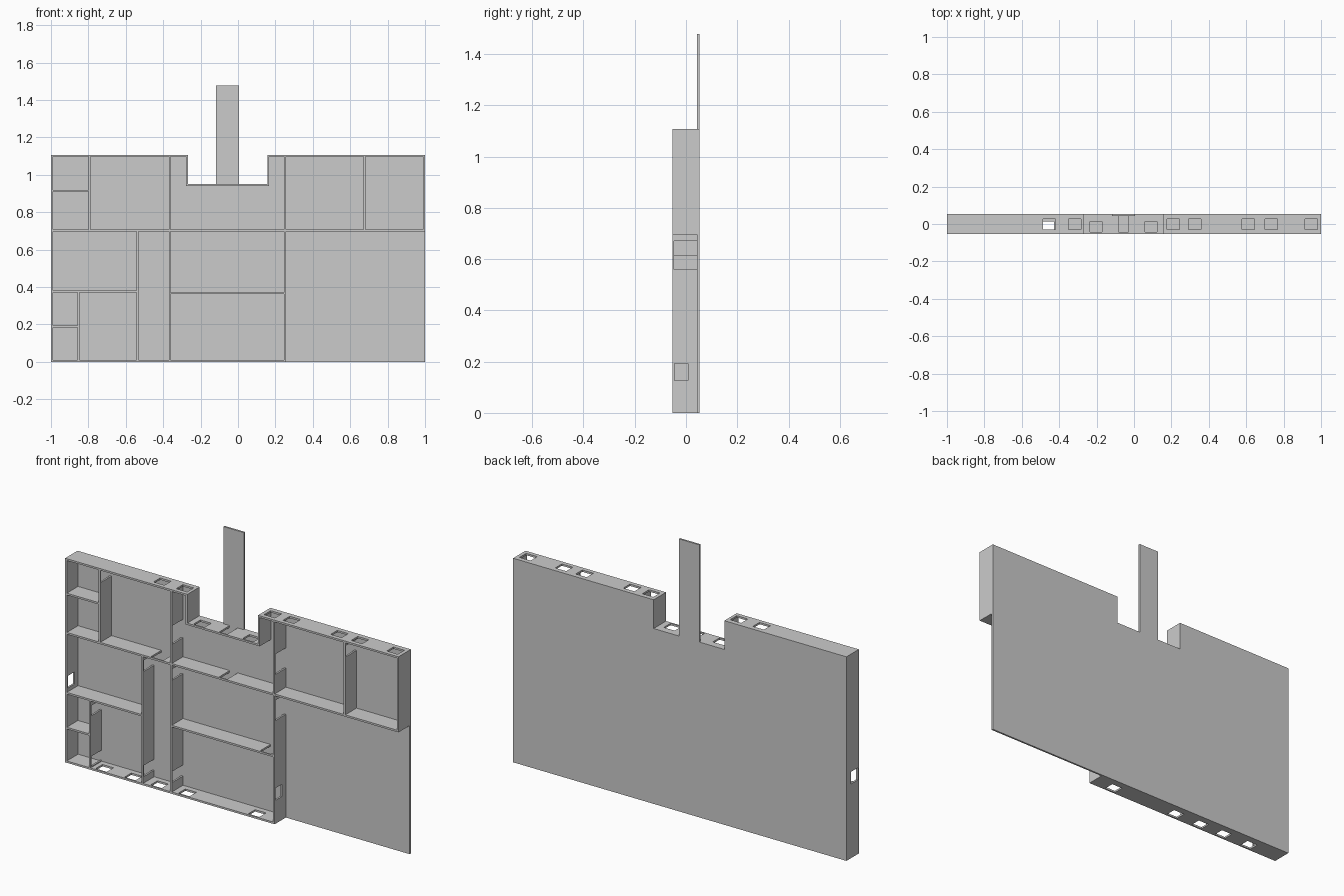
import bpy, bmesh

if "Cube" in bpy.data.objects:
    bpy.data.objects.remove(bpy.data.objects["Cube"])

FRONT, FLOOR, BACK = -0.053, 0.043, 0.053   # wall tops, floor face, floor underside
T = 0.01                                    # wall thickness
TOP = 1.107


def finish(name, bm):
    bmesh.ops.recalc_face_normals(bm, faces=bm.faces)
    mesh = bpy.data.meshes.new(name)
    bm.to_mesh(mesh)
    bm.free()
    obj = bpy.data.objects.new(name, mesh)
    bpy.context.collection.objects.link(obj)


def outline(name, pts):
    """Floor plate extruded from its outline."""
    bm = bmesh.new()
    face = bm.faces.new([bm.verts.new((x, FLOOR, z)) for x, z in pts])
    ext = bmesh.ops.extrude_face_region(bm, geom=[face])
    verts = [v for v in ext["geom"] if isinstance(v, bmesh.types.BMVert)]
    bmesh.ops.translate(bm, verts=verts, vec=(0, BACK - FLOOR, 0))
    finish(name, bm)


def wall(name, axis, pos, a, b, openings=()):
    """Wall along x or z at pos..pos+T; openings are (start, end, y0, y1)."""
    bm = bmesh.new()

    def block(s, e, y0, y1):
        if e - s < 1e-4 or y1 - y0 < 1e-4:
            return
        lo, hi = ((s, y0, pos), (e, y1, pos + T)) if axis == "x" else ((pos, y0, s), (pos + T, y1, e))
        for v in bmesh.ops.create_cube(bm, size=1)["verts"]:
            v.co = [l if c < 0 else h for c, l, h in zip(v.co, lo, hi)]

    at = a
    for s, e, y0, y1 in sorted(openings):
        block(at, s, FRONT, FLOOR)
        block(s, e, FRONT, y0)
        block(s, e, y1, FLOOR)
        at = e
    block(at, b, FRONT, FLOOR)
    finish(name, bm)


def doors(*spans):
    return [(s, e, -0.046, FLOOR) for s, e in spans]


def windows(centres, y0=-0.044, y1=0.014, w=0.066):
    return [(c - w / 2, c + w / 2, y0, y1) for c in centres]


# Floor with the entrance notch and path strip
outline("floor", [(-1, 0), (1, 0), (1, TOP), (0.157, TOP), (0.157, 0.951),
                  (0.005, 0.951), (0.005, 1.478), (-0.117, 1.478),
                  (-0.117, 0.951), (-0.267, 0.951), (-0.267, TOP), (-1, TOP)])

# Outer walls
wall("outer_wall_left", "z", -1, 0, TOP, windows([0.435]))
wall("outer_wall_bottom", "x", 0, -1 + T, 0.257,
     windows([-0.79, -0.617, -0.46, -0.293, 0.126]))
wall("outer_wall_right", "z", 1 - T, 0.697, TOP)
wall("outer_wall_top_left", "x", TOP - T, -1 + T, -0.267,
     windows([-0.453, -0.317], -0.03, 0.027))
wall("outer_wall_top_right", "x", TOP - T, 0.157, 1 - T,
     windows([0.21, 0.324, 0.61, 0.733, 0.947], -0.03, 0.027))
wall("notch_wall_left", "z", -0.267 - T, 0.941, TOP - T)
wall("notch_wall_right", "z", 0.157, 0.941, TOP - T)
wall("notch_wall_entrance", "x", 0.941, -0.267, 0.157,
     windows([-0.203, 0.091]) + doors((-0.08, -0.032)))
wall("garden_wall", "z", 0.247, T, 0.697,
     windows([0.16], y1=0.008) + doors((0.56, 0.67)))

# Inner walls
inner = [
    ("x", 0.697, -1 + T, 1 - T, [(-0.49, -0.415), (-0.08, -0.032)]),
    ("x", 0.910, -1 + T, -0.799, []),
    ("x", 0.372, -1 + T, -0.543, []),
    ("x", 0.183, -1 + T, -0.858, []),
    ("x", 0.362, -0.36, 0.247, [(0.165, 0.23)]),
    ("z", -0.799, 0.707, TOP - T, [(1.03, 1.09)]),
    ("z", -0.858, T, 0.372, [(0.015, 0.07), (0.29, 0.345)]),
    ("z", -0.543, T, 0.697, [(0.045, 0.105), (0.615, 0.675)]),
    ("z", -0.370, T, 0.697, [(0.06, 0.12), (0.615, 0.675)]),
    ("z", -0.370, 0.707, TOP - T, [(0.81, 0.91)]),
    ("z", 0.247, 0.707, TOP - T, [(0.81, 0.92)]),
    ("z", 0.671, 0.707, TOP - T, [(1.02, 1.08)]),
]
for i, (axis, pos, a, b, gaps) in enumerate(inner, 1):
    wall(f"inner_wall_{i}", axis, pos, a, b, doors(*gaps))
